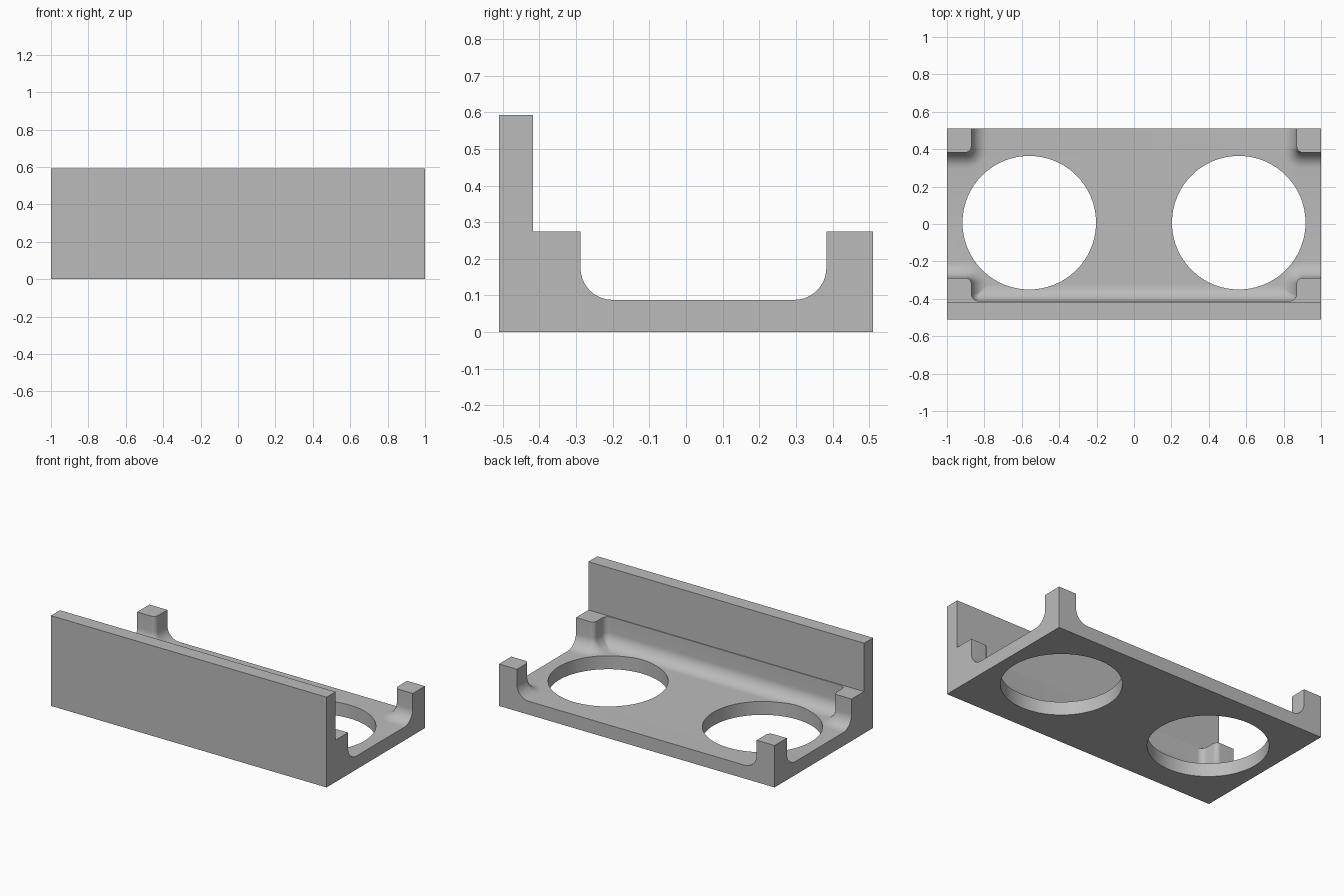
import bpy, bmesh, math

if "Cube" in bpy.data.objects:
    bpy.data.objects.remove(bpy.data.objects["Cube"])

W, D = 1.0, 0.51           # half width, half depth
FLOOR, POST_H, WALL_H = 0.088, 0.275, 0.592
WALL_Y = -0.417            # inner face of the tall wall
POST_X, FRONT_Y, BACK_Y = 0.87, -0.288, 0.383
FILLET, ROUND = 0.087, 0.03


def make_object(name, bm):
    bmesh.ops.recalc_face_normals(bm, faces=bm.faces)
    mesh = bpy.data.meshes.new(name)
    bm.to_mesh(mesh)
    bm.free()
    obj = bpy.data.objects.new(name, mesh)
    bpy.context.collection.objects.link(obj)
    return obj


def arc(cx, cy, r, a0, a1, n=8):
    angles = [math.radians(a0 + (a1 - a0) * i / n) for i in range(n + 1)]
    return [(cx + r * math.cos(a), cy + r * math.sin(a)) for a in angles]


def cavity_outline(d):
    """Outline of the tray cavity, shrunk inward by d."""
    x, y = POST_X - d, -0.412 + d
    rc = max(0.04 - d, 0.002)
    r = ROUND + d
    half = arc(x - rc, y + rc, rc, 270, 360)                            # wall to post
    half += arc(POST_X + ROUND, FRONT_Y - ROUND, r, 180, 90)            # front post
    half += [(1.2, FRONT_Y + d), (1.2, BACK_Y - d)]
    half += arc(POST_X + ROUND, BACK_Y + ROUND, r, 270, 180)            # back post
    half += [(x, 0.7)]
    return half + [(-px, py) for px, py in reversed(half)]


# Tray body: L-shaped side profile extruded across the width
bm = bmesh.new()
profile = [(-D, 0), (D, 0), (D, POST_H), (WALL_Y, POST_H), (WALL_Y, WALL_H), (-D, WALL_H)]
face = bm.faces.new([bm.verts.new((-W, y, z)) for y, z in profile])
ext = bmesh.ops.extrude_face_region(bm, geom=[face])
bmesh.ops.translate(bm, vec=(2 * W, 0, 0),
                    verts=[v for v in ext["geom"] if isinstance(v, bmesh.types.BMVert)])
tray = make_object("tray_with_wall_and_posts", bm)

# Cavity cutter: stacked outlines forming the filleted floor
STEPS = 10
levels = []
for i in range(STEPS + 1):
    a = math.pi / 2 * i / STEPS
    levels.append((FILLET * (1 - math.sin(a)), FLOOR + FILLET * (1 - math.cos(a))))
levels.append((0.0, 0.4))
bm = bmesh.new()
rings = [[bm.verts.new((x, y, z)) for x, y in cavity_outline(d)] for d, z in levels]
for low, high in zip(rings, rings[1:]):
    for j in range(len(low)):
        k = (j + 1) % len(low)
        bm.faces.new((low[j], low[k], high[k], high[j]))
bm.faces.new(rings[0][::-1])
bm.faces.new(rings[-1])
cutters = [make_object("cavity_cutter", bm)]

# Two round hole cutters
for side, x in (("left", -0.56), ("right", 0.56)):
    bpy.ops.mesh.primitive_cylinder_add(vertices=96, radius=0.357, depth=0.8,
                                        location=(x, 0.007, 0.2))
    hole = bpy.context.object
    hole.name = side + "_hole_cutter"
    cutters.append(hole)

# Cut, bake the result and remove the cutters
for cutter in cutters:
    cutter.hide_render = True
    mod = tray.modifiers.new(cutter.name, "BOOLEAN")
    mod.operation = "DIFFERENCE"
    mod.solver = "EXACT"
    mod.object = cutter
bpy.ops.object.select_all(action="DESELECT")
tray.select_set(True)
bpy.context.view_layer.objects.active = tray
for mod in list(tray.modifiers):
    bpy.ops.object.modifier_apply(modifier=mod.name)
for cutter in cutters:
    bpy.data.objects.remove(cutter, do_unlink=True)

# Plain grey material and smooth rounded surfaces
grey = bpy.data.materials.new("plain_grey")
grey.diffuse_color = (0.5, 0.5, 0.5, 1)
grey.use_nodes = True
grey.node_tree.nodes["Principled BSDF"].inputs["Base Color"].default_value = grey.diffuse_color
tray.data.materials.clear()
tray.data.materials.append(grey)
for p in tray.data.polygons:
    p.material_index = 0
bpy.ops.object.shade_smooth_by_angle(angle=math.radians(30))
